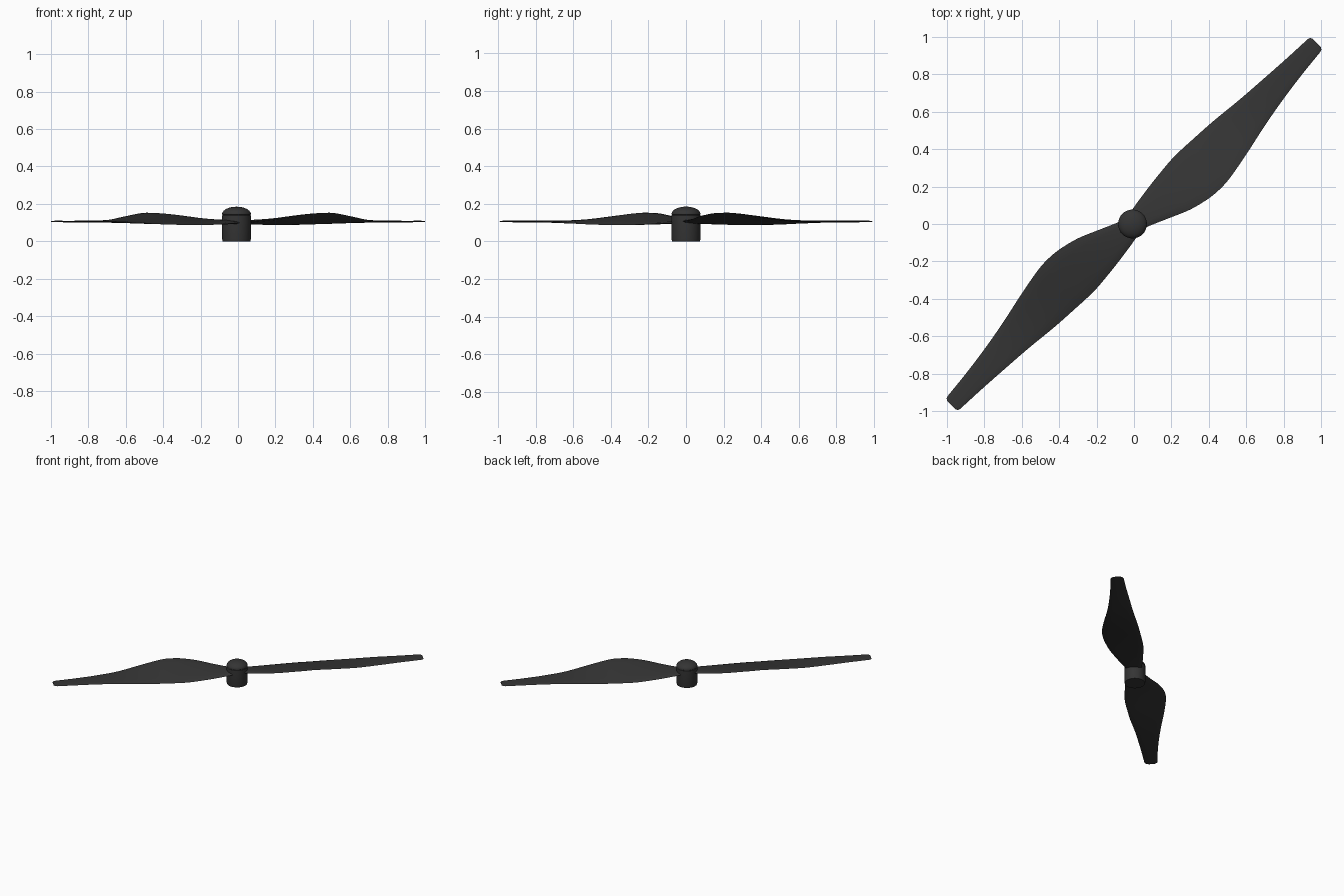
import bpy, bmesh, math
from mathutils import Matrix, Vector

if "Cube" in bpy.data.objects:
    bpy.data.objects.remove(bpy.data.objects["Cube"])

dark = bpy.data.materials.new("dark_plastic")
dark.diffuse_color = (0.035, 0.035, 0.035, 1)
dark.use_nodes = True
dark.node_tree.nodes["Principled BSDF"].inputs["Base Color"].default_value = dark.diffuse_color


def finish(name, bm):
    bmesh.ops.recalc_face_normals(bm, faces=bm.faces)
    me = bpy.data.meshes.new(name)
    bm.to_mesh(me)
    bm.free()
    me.materials.append(dark)
    ob = bpy.data.objects.new(name, me)
    bpy.context.collection.objects.link(ob)
    bpy.ops.object.select_all(action='DESELECT')
    ob.select_set(True)
    bpy.context.view_layer.objects.active = ob
    bpy.ops.object.shade_smooth_by_angle(angle=math.radians(35))
    return ob


def revolve(name, profile, cx, segs=48):
    bm = bmesh.new()
    vs = [bm.verts.new((r + cx, 0, z)) for r, z in profile]
    es = [bm.edges.new(p) for p in zip(vs, vs[1:])]
    bmesh.ops.spin(bm, geom=vs + es, cent=(cx, 0, 0), axis=(0, 0, 1),
                   angle=math.tau, steps=segs)
    bmesh.ops.remove_doubles(bm, verts=bm.verts, dist=1e-5)
    return finish(name, bm)


# Blade stations: distance, bulged edge offset, straight edge offset, edge heights
STATIONS = [
    (0.00, -0.045, 0.050, 0.106, 0.099),
    (0.07, -0.073, 0.065, 0.110, 0.098),
    (0.17, -0.117, 0.080, 0.120, 0.093),
    (0.27, -0.159, 0.092, 0.135, 0.089),
    (0.38, -0.186, 0.102, 0.148, 0.086),
    (0.46, -0.193, 0.102, 0.152, 0.087),
    (0.54, -0.188, 0.098, 0.151, 0.088),
    (0.69, -0.161, 0.089, 0.134, 0.092),
    (0.87, -0.122, 0.071, 0.113, 0.099),
    (1.04, -0.092, 0.059, 0.107, 0.104),
    (1.20, -0.070, 0.049, 0.106, 0.105),
    (1.355, -0.054, 0.042, 0.106, 0.106),
]


def smooth(rows, steps):
    # Catmull-Rom through the stations
    rows = [Vector(r) for r in rows]
    rows = [2 * rows[0] - rows[1]] + rows + [2 * rows[-1] - rows[-2]]
    out = []
    for a, b, c, d in zip(rows, rows[1:], rows[2:], rows[3:]):
        for i in range(steps):
            t = i / steps
            out.append(0.5 * (2 * b + (c - a) * t + (2 * a - 5 * b + 4 * c - d) * t * t
                              + (3 * b - a - 3 * c + d) * t ** 3))
    return out + [rows[-2]]


def blade(name, angle):
    bm = bmesh.new()
    rows = smooth(STATIONS, 4)
    # Rounded tip corners
    rows += [Vector((1.368, -0.049, 0.038, 0.106, 0.106)),
             Vector((1.376, -0.036, 0.027, 0.106, 0.106))]
    n = 10
    rings = []
    for u, v0, v1, z0, z1 in rows:
        half = 0.009 - 0.005 * min(u / 1.3, 1)
        ring = []
        for side in (1, -1):
            for i in range(n):
                s = i / n if side > 0 else 1 - i / n
                lens = half * (0.2 + 0.8 * math.sqrt(max(4 * s * (1 - s), 0)))
                edge = 0 if i == 0 else side * lens
                ring.append(bm.verts.new((u, v0 + (v1 - v0) * s, z0 + (z1 - z0) * s + edge)))
        rings.append(ring)
    for a, b in zip(rings, rings[1:]):
        for i in range(2 * n):
            j = (i + 1) % (2 * n)
            bm.faces.new((a[i], a[j], b[j], b[i]))
    bm.faces.new(rings[0])
    bm.faces.new(rings[-1])
    bm.transform(Matrix.Rotation(math.radians(angle), 4, 'Z'))
    return finish(name, bm)


for name, angle in (("blade_right", 45), ("blade_left", 225)):
    blade(name, angle)

# Hub barrel and domed nut
revolve("hub", [(0, 0), (0.074, 0), (0.077, 0.012), (0.077, 0.138), (0.074, 0.142), (0, 0.142)], -0.008)
dome = [(0.074, 0.140), (0.077, 0.143)]
dome += [(0.077 * math.cos(a), 0.145 + 0.040 * math.sin(a))
         for a in (math.pi / 2 * i / 10 for i in range(10))] + [(0, 0.185)]
revolve("dome_cap", [(0, 0.140)] + dome, -0.008)
